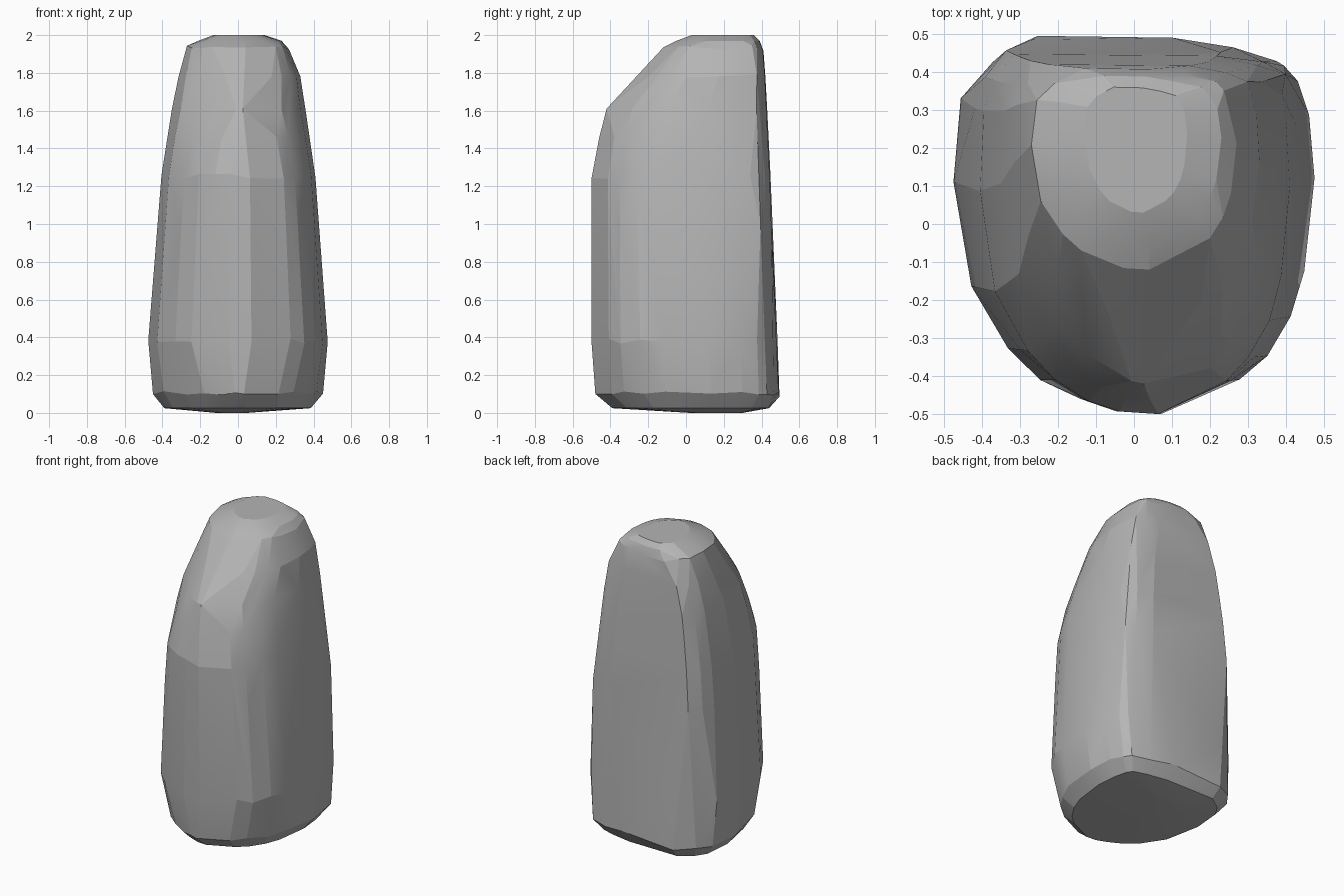
import bpy, bmesh, math, random
from mathutils import Vector

random.seed(4)
cube = bpy.data.objects.get("Cube")
if cube:
    bpy.data.objects.remove(cube, do_unlink=True)

# Stone colour
stone = bpy.data.materials.new("stone grey")
stone.use_nodes = True
colour = (0.46, 0.46, 0.46, 1)
stone.diffuse_color = colour
bsdf = next(n for n in stone.node_tree.nodes if n.type == 'BSDF_PRINCIPLED')
bsdf.inputs["Base Color"].default_value = colour

# Outline of the stone seen from above: rounded front, blunt back, on a unit square
outline = [(.15, -1), (.59, -.82), (.74, -.69), (.87, -.48), (.95, -.24), (1, .26),
           (.96, .6), (.87, .78), (.78, .87), (.46, .94), (.12, .99), (-.44, 1),
           (-.76, .86), (-.95, .69), (-1, .24), (-.91, -.32), (-.7, -.65),
           (-.52, -.82), (-.3, -.93), (-.1, -.985)]

# Sections: height, right x, left x, front y, back y,
# then how tightly the front and back corners are rounded
sections = [(0.0, -.12, .06, .02, .3, 1, 1), (.025, -.39, .385, -.39, .44, 1.2, .6),
            (.1, -.45, .45, -.48, .495, 1.4, .7), (.38, -.475, .475, -.5, .485, 1, .7),
            (1.0, -.43, .43, -.5, .457, 1, .3), (1.25, -.405, .41, -.5, .447, 1, .3),
            (1.45, -.375, .38, -.46, .437, 1.2, .3), (1.6, -.35, .36, -.42, .43, 1.5, .3),
            (1.78, -.315, .33, -.26, .42, 1.2, .4), (1.93, -.27, .27, -.12, .41, 1, .9),
            (1.97, -.21, .23, -.05, .39, 1, 1.1), (2.0, -.13, .14, .03, .36, 1, 1)]


def section_points(height, right, left, front, back, front_round, back_round):
    """Fit the outline to one section, with slight unevenness inside its limits."""
    centre = Vector(((right + left) / 2, (front + back) / 2, height))
    half_x, half_y = (left - right) / 2, (back - front) / 2
    for u, v in outline:
        x = math.copysign(abs(u) ** (back_round if v > .3 else front_round), u)
        wear = 1 - random.uniform(0, .012) if max(abs(u), abs(v)) < .98 else 1
        lift = random.uniform(-.015, .015) if .05 < height < 1.95 else 0
        yield centre + Vector((x * half_x * wear, v * half_y * wear, lift))


# Wrap the sections in a faceted skin
bm = bmesh.new()
for section in sections:
    for point in section_points(*section):
        bm.verts.new(point)
bmesh.ops.convex_hull(bm, input=bm.verts[:])
bmesh.ops.delete(bm, geom=[v for v in bm.verts if not v.link_faces], context='VERTS')

# Merge nearly level triangles into broad facets
bmesh.ops.dissolve_limit(bm, angle_limit=math.radians(2), verts=bm.verts[:],
                         edges=bm.edges[:])
bmesh.ops.triangulate(bm, faces=[f for f in bm.faces if len(f.verts) > 4])
bmesh.ops.recalc_face_normals(bm, faces=bm.faces[:])

mesh = bpy.data.meshes.new("standing_stone")
bm.to_mesh(mesh)
bm.free()
mesh.materials.append(stone)
rock = bpy.data.objects.new("standing_stone", mesh)
bpy.context.collection.objects.link(rock)

# Soften the faint facets and keep the strong ridges sharp
bpy.ops.object.select_all(action='DESELECT')
rock.select_set(True)
bpy.context.view_layer.objects.active = rock
bpy.ops.object.shade_smooth_by_angle(angle=math.radians(10))
